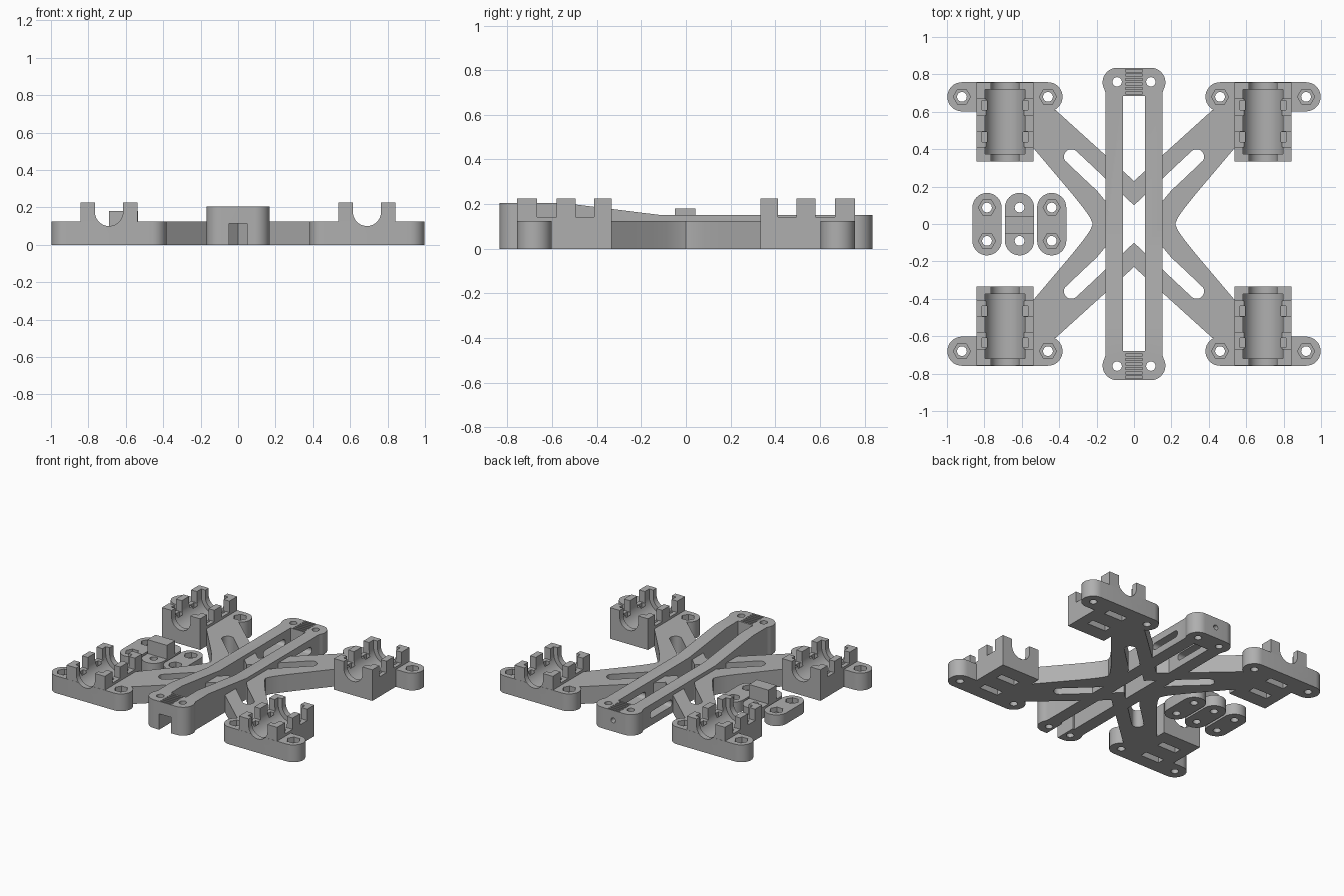
import bpy
import bmesh
import math
from mathutils import Matrix, Vector

if "Cube" in bpy.data.objects:
    bpy.data.objects.remove(bpy.data.objects["Cube"], do_unlink=True)

grey = bpy.data.materials.new("plain grey")
grey.use_nodes = True
grey.diffuse_color = (0.43, 0.43, 0.43, 1)
grey.node_tree.nodes["Principled BSDF"].inputs["Base Color"].default_value = (0.43, 0.43, 0.43, 1)


# ---- helpers ----
def prism(name, points, low, high, axis="z"):
    """Extrude a closed 2D outline along an axis."""
    place = {"z": lambda a, b, h: (a, b, h),
             "y": lambda a, b, h: (a, h, b),
             "x": lambda a, b, h: (h, a, b)}[axis]
    bm = bmesh.new()
    face = bm.faces.new([bm.verts.new(place(a, b, low)) for a, b in points])
    top = bmesh.ops.extrude_face_region(bm, geom=[face])["geom"]
    shift = Vector(place(0, 0, high - low))
    bmesh.ops.translate(bm, vec=shift, verts=[v for v in top if isinstance(v, bmesh.types.BMVert)])
    bmesh.ops.recalc_face_normals(bm, faces=bm.faces)
    mesh = bpy.data.meshes.new(name)
    bm.to_mesh(mesh)
    bm.free()
    mesh.materials.append(grey)
    obj = bpy.data.objects.new(name, mesh)
    bpy.context.collection.objects.link(obj)
    return obj


def box(x0, x1, y0, y1, z0, z1, name="helper_box"):
    return prism(name, [(x0, y0), (x1, y0), (x1, y1), (x0, y1)], z0, z1)


def arc(cx, cy, r, start, end, steps=16):
    angles = [math.radians(start + (end - start) * i / steps) for i in range(steps + 1)]
    return [(cx + r * math.cos(a), cy + r * math.sin(a)) for a in angles]


def circle(cx, cy, r, steps=24):
    return arc(cx, cy, r, 0, 360, steps)[:-1]


def stadium(x0, y0, x1, y1, r):
    turn = math.degrees(math.atan2(y1 - y0, x1 - x0))
    return arc(x1, y1, r, turn - 90, turn + 90) + arc(x0, y0, r, turn + 90, turn + 270)


def four_way(quarter):
    """Mirror a quarter outline running from the x axis to the y axis."""
    back = quarter[::-1]
    loop = (quarter + [(-x, y) for x, y in back] + [(-x, -y) for x, y in quarter]
            + [(x, -y) for x, y in back])
    return [p for i, p in enumerate(loop) if math.dist(p, loop[i - 1]) > 1e-5]


def combine(obj, tools, operation):
    bpy.context.view_layer.objects.active = obj
    for tool in tools:
        tool.hide_render = True
        mod = obj.modifiers.new("shape", "BOOLEAN")
        mod.operation = operation
        mod.solver = "EXACT"
        mod.object = tool
        bpy.ops.object.modifier_apply(modifier=mod.name)
        bpy.data.objects.remove(tool, do_unlink=True)


def holes(points, r, sides=24, low=-0.1, high=0.4):
    return [prism("helper_hole", circle(x, y, r, sides), low, high) for x, y in points]


def finish(obj):
    bpy.ops.object.select_all(action="DESELECT")
    obj.select_set(True)
    bpy.context.view_layer.objects.active = obj
    bpy.ops.object.shade_smooth_by_angle(angle=math.radians(30))


# ---- crossed arms with one open cut-out ----
arms = prism("crossed_arms", four_way([
    (0.22, 0), (0.235, 0.035), (0.27, 0.085), (0.33, 0.16), (0.55, 0.42),
    (0.55, 0.61), (0.42, 0.61), (0, 0.23)]), 0, 0.125)
opening = [(0.15, 0), (0.15, 0.12), (0.20, 0.18), (0.27, 0.245)] \
    + arc(0.335, 0.36, 0.04, -30, 130, 10) + [(0, 0.1)]
combine(arms, [prism("helper_opening", four_way(opening), -0.1, 0.3)], "DIFFERENCE")
finish(arms)

# ---- central beam: two rails with rounded end pads ----
beam = prism("central_beam", four_way(
    [(0.152, 0), (0.152, 0.70)] + arc(0.09, 0.757, 0.078, -30, 90) + [(0, 0.835)]), 0, 0.205)
cuts = [
    box(-0.06, 0.06, -0.68, 0.685, -0.1, 0.4),
    prism("helper_slope", [(-0.55, 0.205), (-0.12, 0.152), (1, 0.152), (1, 0.4), (-0.55, 0.4)],
          -0.5, 0.5, "x"),
    box(-0.047, 0.047, -1, -0.6, -0.1, 0.115),
    prism("helper_screw", circle(0, 0.08, 0.018), 0.6, 1, "y"),
    prism("helper_slot", stadium(0.40, 0.075, 0.60, 0.075, 0.025), -0.5, 0.5, "x")]
cuts += holes([(sx * 0.09, sy * 0.76) for sx in (-1, 1) for sy in (-1, 1)], 0.025)
# belt tooth grooves on both pads
for i in range(6):
    y = 0.70 + i * 0.024
    cuts.append(box(-0.045, 0.045, y - 0.006, y + 0.006, 0.135, 0.4))
    cuts.append(box(-0.045, 0.045, -y - 0.006, -y + 0.006, 0.188, 0.4))
combine(beam, cuts, "DIFFERENCE")
finish(beam)


# ---- bearing holders, one per corner ----
def cradle(r, y0, y1):
    u_shape = arc(0.69, 0.175, r, 180, 360, 24) + [(0.69 + r, 0.4), (0.69 - r, 0.4)]
    return prism("helper_cradle", u_shape, y0, y1, "y")


holder = box(0.537, 0.843, 0.333, 0.757, 0, 0.143, "bearing_holder_back_left")
parts = [prism("helper_flange", stadium(0.46, 0.68, 0.92, 0.68, 0.078), 0, 0.125)]
for y0, y1 in ((0.333, 0.413), (0.495, 0.58), (0.668, 0.757)):
    parts.append(box(0.537, 0.843, y0, y1, 0.05, 0.225))
combine(holder, parts, "UNION")
screws = [(0.46, 0.68), (0.92, 0.68)]
cuts = [cradle(0.075, 0.2, 0.9), cradle(0.107, 0.375, 0.718)]
cuts += holes(screws, 0.026) + holes(screws, 0.046, 6, 0.085)
for y in (0.465, 0.635):
    # strap slots running down each side and out underneath
    for x in (0.58, 0.80):
        cuts.append(box(x - 0.014, x + 0.014, y - 0.026, y + 0.026, 0.04, 0.4))
    cuts.append(box(0.615, 0.765, y - 0.026, y + 0.026, -0.1, 0.04))
combine(holder, cuts, "DIFFERENCE")
finish(holder)
for sx, sy, name in ((-1, 1, "back_right"), (1, -1, "front_left"), (-1, -1, "front_right")):
    mesh = holder.data.copy()
    mesh.transform(Matrix.Diagonal((sx, sy, 1, 1)))
    if sx * sy < 0:
        mesh.flip_normals()
    copy = bpy.data.objects.new("bearing_holder_" + name, mesh)
    bpy.context.collection.objects.link(copy)

# ---- three loose clamps ----
for x, name in ((-0.786, "outer_clamp"), (-0.612, "middle_clamp"), (-0.44, "inner_clamp")):
    clamp = prism(name, stadium(x, -0.09, x, 0.088, 0.078), 0, 0.08)
    spots = [(x, -0.09), (x, 0.088)]
    if name == "middle_clamp":
        combine(clamp, [box(x - 0.078, x + 0.078, -0.05, 0.042, 0.04, 0.18)], "UNION")
        combine(clamp, holes(spots, 0.026), "DIFFERENCE")
    else:
        combine(clamp, holes(spots, 0.026) + holes(spots, 0.046, 6, 0.045), "DIFFERENCE")
    finish(clamp)
